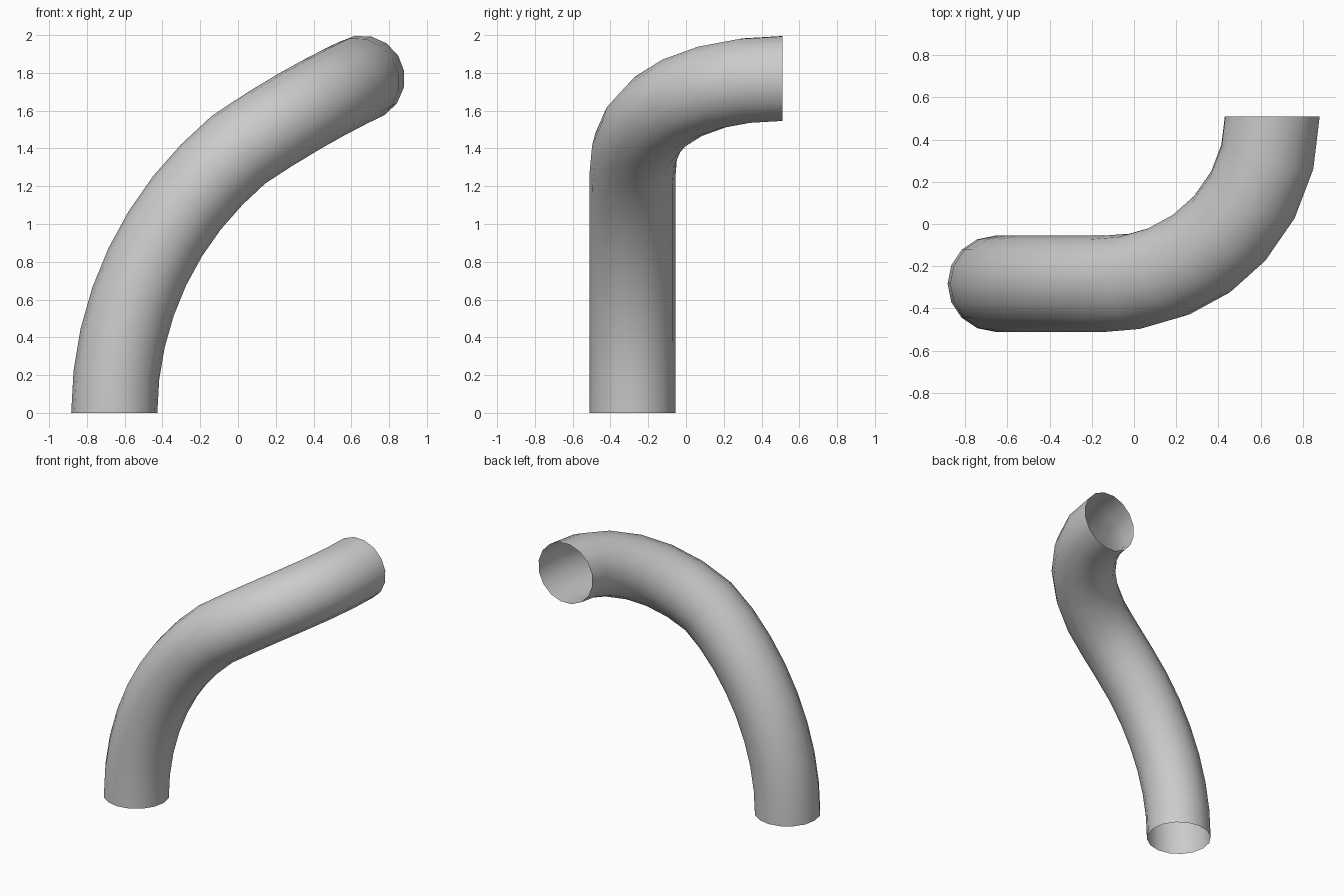
import bpy
import bmesh
from math import sin, cos, radians, pi
from mathutils import Vector

cube = bpy.data.objects.get("Cube")
if cube:
    bpy.data.objects.remove(cube, do_unlink=True)

SIDES = 16
RADIUS = 0.228

metal = bpy.data.materials.new("plain_grey")
metal.use_nodes = True
GREY = (0.6, 0.6, 0.6, 1)
metal.diffuse_color = GREY
metal.node_tree.nodes["Principled BSDF"].inputs["Base Color"].default_value = GREY

# Centre line: upright arc first, then a sideways bend that keeps climbing
path = []
for i in range(8):
    a = radians(6.36 * i)
    path.append(Vector((-0.655 + 1.8 * (1 - cos(a)), -0.283, 1.8 * sin(a))))
for deg in (9.8, 22, 35, 48, 62, 76, 90):
    p = radians(deg)
    x = -0.13 + 0.785 * sin(p)
    t = x - 0.005
    path.append(Vector((x, 0.51 - 0.793 * cos(p), 1.395 + 0.68 * t - 0.158 * t * t)))

# Tangents, squared off at both open ends
tangents = [Vector((0, 0, 1))]
for before, here, after in zip(path, path[1:], path[2:]):
    tangents.append(((here - before).normalized() + (after - here).normalized()).normalized())
tangents.append(Vector((0, 1, 0)))

# Sweep a ring along the centre line without twist
bm = bmesh.new()
normal = Vector((1, 0, 0))
rings = []
for i, (point, tangent) in enumerate(zip(path, tangents)):
    if i:
        normal = tangents[i - 1].rotation_difference(tangent) @ normal
    side = tangent.cross(normal)
    rings.append([bm.verts.new(point + RADIUS * (normal * cos(2 * pi * k / SIDES)
                                                 + side * sin(2 * pi * k / SIDES)))
                  for k in range(SIDES)])
for low, high in zip(rings, rings[1:]):
    for k in range(SIDES):
        n = (k + 1) % SIDES
        bm.faces.new((low[k], low[n], high[n], high[k])).smooth = True

mesh = bpy.data.meshes.new("bent_pipe")
bm.to_mesh(mesh)
bm.free()
mesh.materials.append(metal)
pipe = bpy.data.objects.new("bent_pipe", mesh)
bpy.context.collection.objects.link(pipe)
